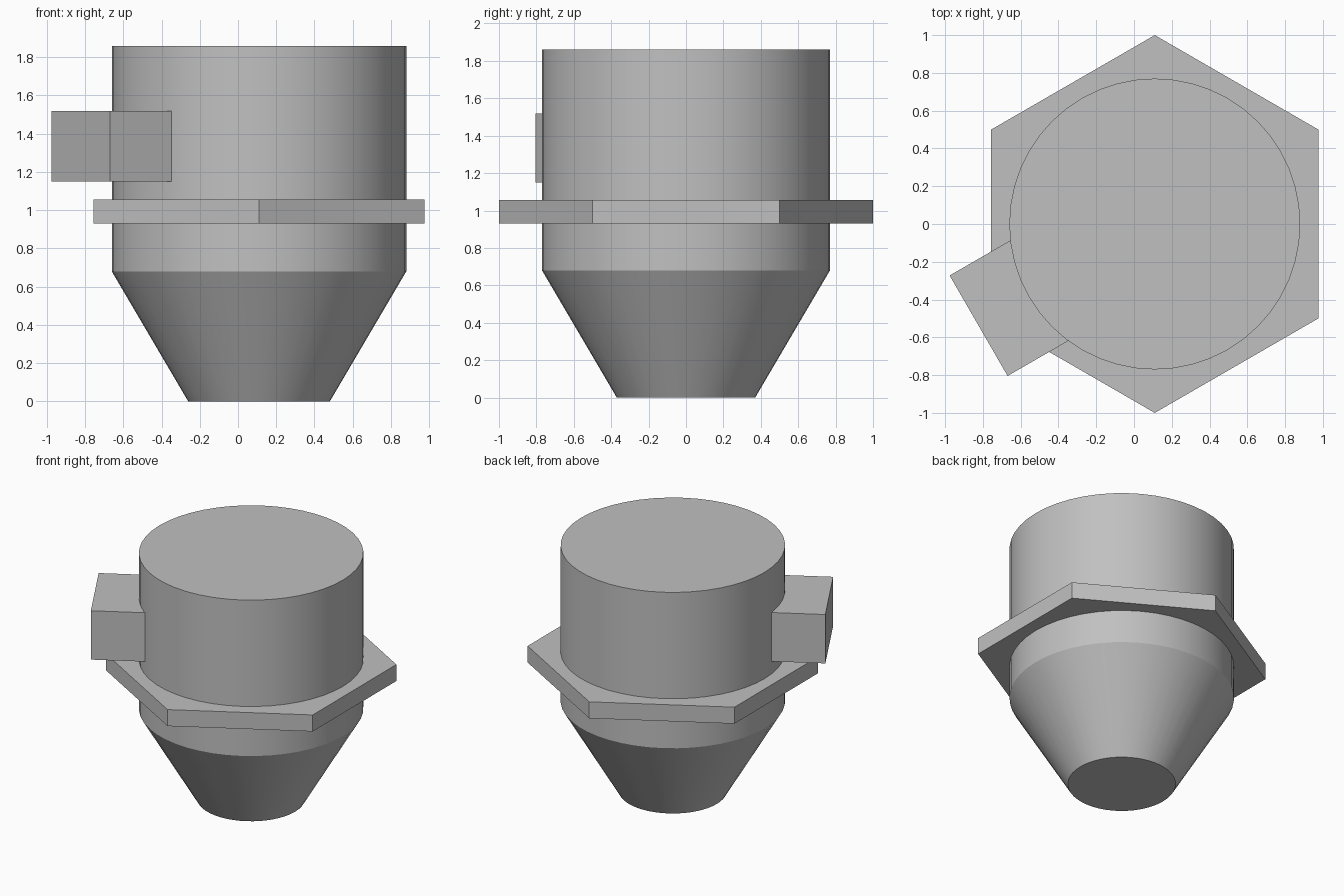
import bpy
import bmesh
import math
from mathutils import Matrix, Vector

cube = bpy.data.objects.get("Cube")
if cube:
    bpy.data.objects.remove(cube, do_unlink=True)

AXIS_X = 0.11

grey = bpy.data.materials.new("light grey")
grey.use_nodes = True
grey.diffuse_color = (0.53, 0.53, 0.53, 1)
grey.node_tree.nodes["Principled BSDF"].inputs["Base Color"].default_value = grey.diffuse_color


def add_part(name, bm):
    """Turn a bmesh into a named object on the vessel axis."""
    bmesh.ops.recalc_face_normals(bm, faces=bm.faces)
    mesh = bpy.data.meshes.new(name)
    bm.to_mesh(mesh)
    bm.free()
    mesh.materials.append(grey)
    obj = bpy.data.objects.new(name, mesh)
    obj.location.x = AXIS_X
    bpy.context.collection.objects.link(obj)
    return obj


def stacked_rings(name, profile, sides, turn=0.0):
    """Capped solid through (radius, height) rings."""
    bm = bmesh.new()
    rings = []
    for radius, z in profile:
        angles = [turn + math.tau * i / sides for i in range(sides)]
        rings.append([bm.verts.new((radius * math.cos(a), radius * math.sin(a), z)) for a in angles])
    for low, high in zip(rings, rings[1:]):
        for i in range(sides):
            j = (i + 1) % sides
            bm.faces.new((low[i], low[j], high[j], high[i]))
    bm.faces.new(rings[0][::-1])
    bm.faces.new(rings[-1])
    return add_part(name, bm)


# Round vessel with a tapered hopper below
vessel = stacked_rings("hopper_vessel", [(0.37, 0), (0.77, 0.68), (0.77, 1.86)], 48)
bpy.context.view_layer.objects.active = vessel
vessel.select_set(True)
bpy.ops.object.shade_smooth_by_angle(angle=math.radians(25))
vessel.select_set(False)

# Hexagonal mounting flange, corners pointing to front and back
stacked_rings("hexagonal_flange", [(1.0, 0.93), (1.0, 1.055)], 6, math.pi / 2)

# Rectangular inlet duct reaching out of the wall at the front right
INNER, OUTER = 0.6, 1.077
bm = bmesh.new()
bmesh.ops.create_cube(bm, size=1)
bmesh.ops.scale(bm, vec=Vector((OUTER - INNER, 0.614, 0.37)), verts=bm.verts)
bmesh.ops.translate(bm, vec=Vector(((OUTER + INNER) / 2, 0, 1.335)), verts=bm.verts)
bmesh.ops.rotate(bm, cent=(0, 0, 0), matrix=Matrix.Rotation(math.radians(210), 3, "Z"), verts=bm.verts)
add_part("inlet_duct", bm)
